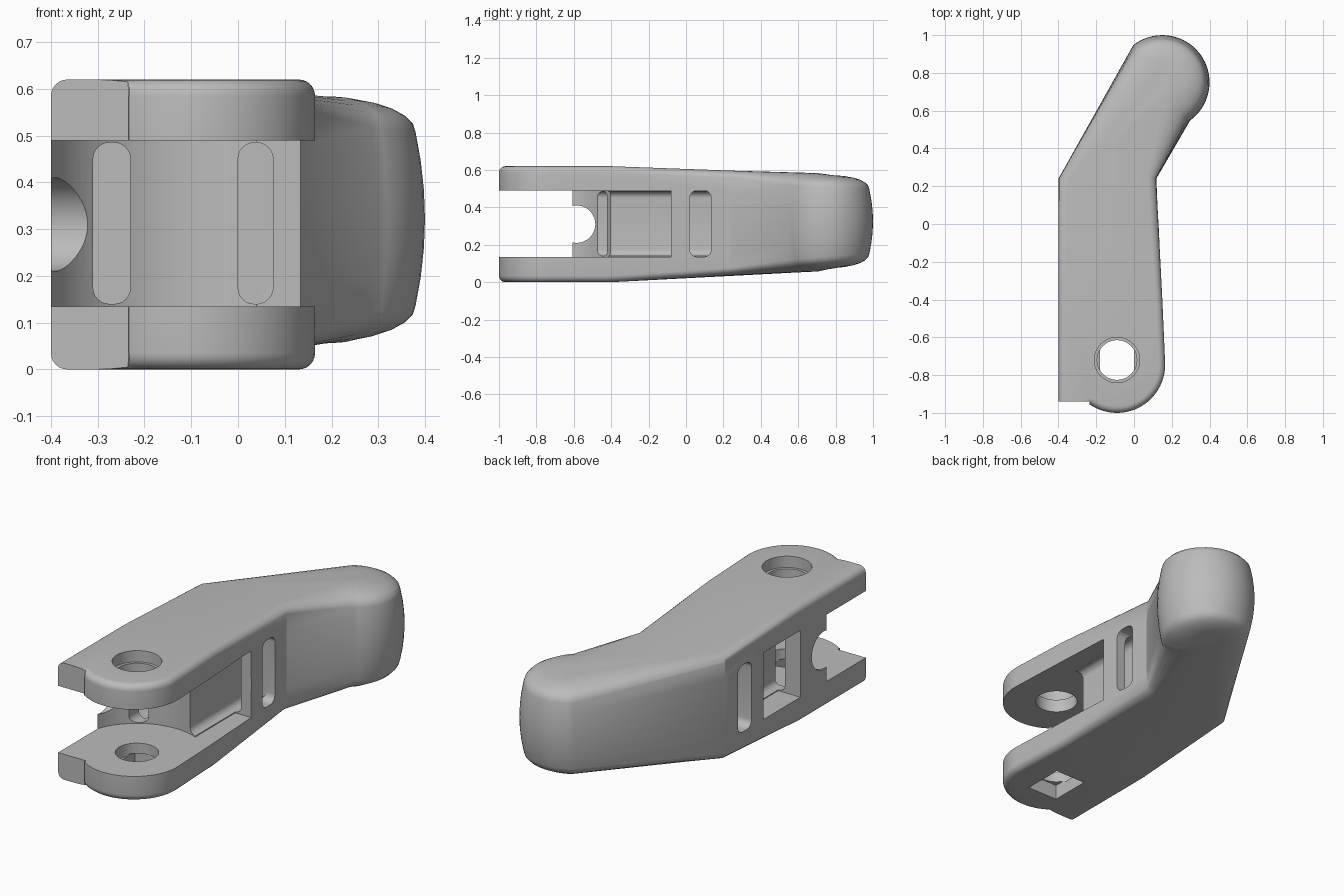
import bpy, bmesh, math
from mathutils import Matrix, Vector

if "Cube" in bpy.data.objects:
    bpy.data.objects.remove(bpy.data.objects["Cube"])

grey = bpy.data.materials.new("mid_grey")
grey.use_nodes = True
grey.diffuse_color = (0.5, 0.5, 0.5, 1)
grey.node_tree.nodes["Principled BSDF"].inputs["Base Color"].default_value = (0.5, 0.5, 0.5, 1)

PIN = (-0.09, -0.72)
SLOT_LOW, SLOT_HIGH = 0.135, 0.49


def new_object(name, bm):
    bmesh.ops.recalc_face_normals(bm, faces=bm.faces)
    mesh = bpy.data.meshes.new(name)
    bm.to_mesh(mesh)
    bm.free()
    ob = bpy.data.objects.new(name, mesh)
    bpy.context.collection.objects.link(ob)
    mesh.materials.append(grey)
    return ob


def arc(cx, cy, r, a0, a1, n):
    angles = [math.radians(a0 + (a1 - a0) * i / n) for i in range(n + 1)]
    return [(cx + r * math.cos(a), cy + r * math.sin(a)) for a in angles]


# Plan outline of the bent arm, counter-clockwise from the left side
front = [(-0.4, -0.4), (-0.4, -1.0)] + arc(-0.09, -0.745, 0.255, 236, 362, 22) + [(0.15, -0.4)]
back = [(0.118, 0.24)] + arc(0.15, 0.75, 0.25, -54, 128, 28) + [(-0.4, 0.24)]
outline = [Vector(p) for p in front + back]
count, split = len(outline), len(front) - 1


def inset_direction(i):
    p, q, r = outline[i - 1], outline[i], outline[(i + 1) % count]
    a, b = (q - p).normalized(), (r - q).normalized()
    na, nb = Vector((-a.y, a.x)), Vector((-b.y, b.x))
    return (na + nb) / (1 + na.dot(nb))


# Body: stacked rings whose edge rounding grows towards the domed tip
def ring_point(i, side, angle, level):
    p = outline[i]
    t = min(max((p.y - 0.2) / 0.4, 0), 1)
    w, h, bulge = 0.035 + 0.13 * t, 0.035 + 0.035 * t, 0.02 * t
    s = max(p.y + 0.4, 0) / 1.2
    low, high = 0.07 * s, 0.62 - 0.045 * s
    inset = bulge * level ** 2 + w * (1 - math.cos(angle))
    middle, half = (low + high) / 2, (high - low) / 2
    z = middle + (half - h) * level + side * h * math.sin(angle)
    xy = p + inset_direction(i) * inset
    return (xy.x, xy.y, z)


STEPS = 6
quarter = [math.pi / 2 * k / STEPS for k in range(STEPS + 1)]
rings = [(-1, a, -1) for a in reversed(quarter)]
rings += [(0, 0, lv / 3) for lv in (-2, -1, 0, 1, 2)]
rings += [(1, a, 1) for a in quarter]
bm = bmesh.new()
loops = [[bm.verts.new(ring_point(i, *r)) for i in range(count)] for r in rings]
for lower, upper in zip(loops, loops[1:]):
    for i in range(count):
        j = (i + 1) % count
        bm.faces.new((lower[i], lower[j], upper[j], upper[i]))
for loop in (loops[0], loops[-1]):
    bm.faces.new(loop[:split + 1])
    bm.faces.new(loop[split:] + loop[:1])
body = new_object("lever_body", bm)


def cut(tool):
    tool.hide_render = True
    mod = body.modifiers.new("cut", 'BOOLEAN')
    mod.operation, mod.solver, mod.object = 'DIFFERENCE', 'EXACT', tool
    bpy.context.view_layer.objects.active = body
    bpy.ops.object.modifier_apply(modifier=mod.name)
    bpy.data.objects.remove(tool)


def cut_box(x, y, z, axis=None, radius=0.04):
    bm = bmesh.new()
    bmesh.ops.create_cube(bm, size=1)
    for v in bm.verts:
        v.co = [(lo + hi) / 2 + c * (hi - lo) for c, (lo, hi) in zip(v.co, (x, y, z))]
    if axis is not None:
        edges = [e for e in bm.edges
                 if abs((e.verts[0].co - e.verts[1].co).normalized()[axis]) > 0.9]
        bmesh.ops.bevel(bm, geom=edges, offset=radius, segments=6, profile=0.5, affect='EDGES')
    cut(new_object("box_cutter", bm))


def cut_cylinder(centre, radius, depth, along_x=False, sides=48):
    turn = Matrix.Rotation(math.pi / 2, 4, 'Y') if along_x else Matrix()
    bm = bmesh.new()
    bmesh.ops.create_cone(bm, cap_ends=True, segments=sides, radius1=radius, radius2=radius,
                          depth=depth, matrix=Matrix.Translation(centre) @ turn)
    cut(new_object("round_cutter", bm))


slot = (SLOT_LOW, SLOT_HIGH)
slot_mid, slot_size = sum(slot) / 2, SLOT_HIGH - SLOT_LOW
channel = (SLOT_LOW + 0.005, SLOT_HIGH - 0.005)

# Square step beside the rounded fork ends
cut_box((-0.6, -0.235), (-1.2, -0.94), (-0.2, 0.9))
# Fork opening with a concave back wall
cut_box((-0.7, 0.6), (-1.3, PIN[1]), slot)
cut_cylinder((*PIN, slot_mid), 0.33, slot_size, sides=96)
# Long channels either side of the central web
cut_box((-0.31, -0.23), (-0.75, 0.135), channel, axis=1, radius=0.035)
cut_box((0.0, 0.075), (-0.6, 0.135), channel, axis=1, radius=0.035)
# Side windows, leaving a post between them
cut_box((0.04, 0.6), (-0.6, -0.08), slot)
cut_box((-0.7, -0.27), (-0.39, -0.08), slot)
for x in ((0.04, 0.6), (-0.7, -0.27)):
    cut_box(x, (0.02, 0.135), slot, axis=0)
# Cross notch in the left post
cut_cylinder((-0.35, -0.585, 0.31), 0.1, 0.5, along_x=True)
# Pin holes: counterbored above, square recess below
cut_cylinder((*PIN, 0.65), 0.12, 0.18)
cut_cylinder((*PIN, 0.35), 0.105, 0.56)
cut_box((PIN[0] - 0.09, PIN[0] + 0.09), (PIN[1] - 0.11, PIN[1] + 0.11), (-0.2, 0.08))

bpy.ops.object.select_all(action='DESELECT')
body.select_set(True)
bpy.context.view_layer.objects.active = body
bpy.ops.object.shade_smooth_by_angle(angle=math.radians(30))
